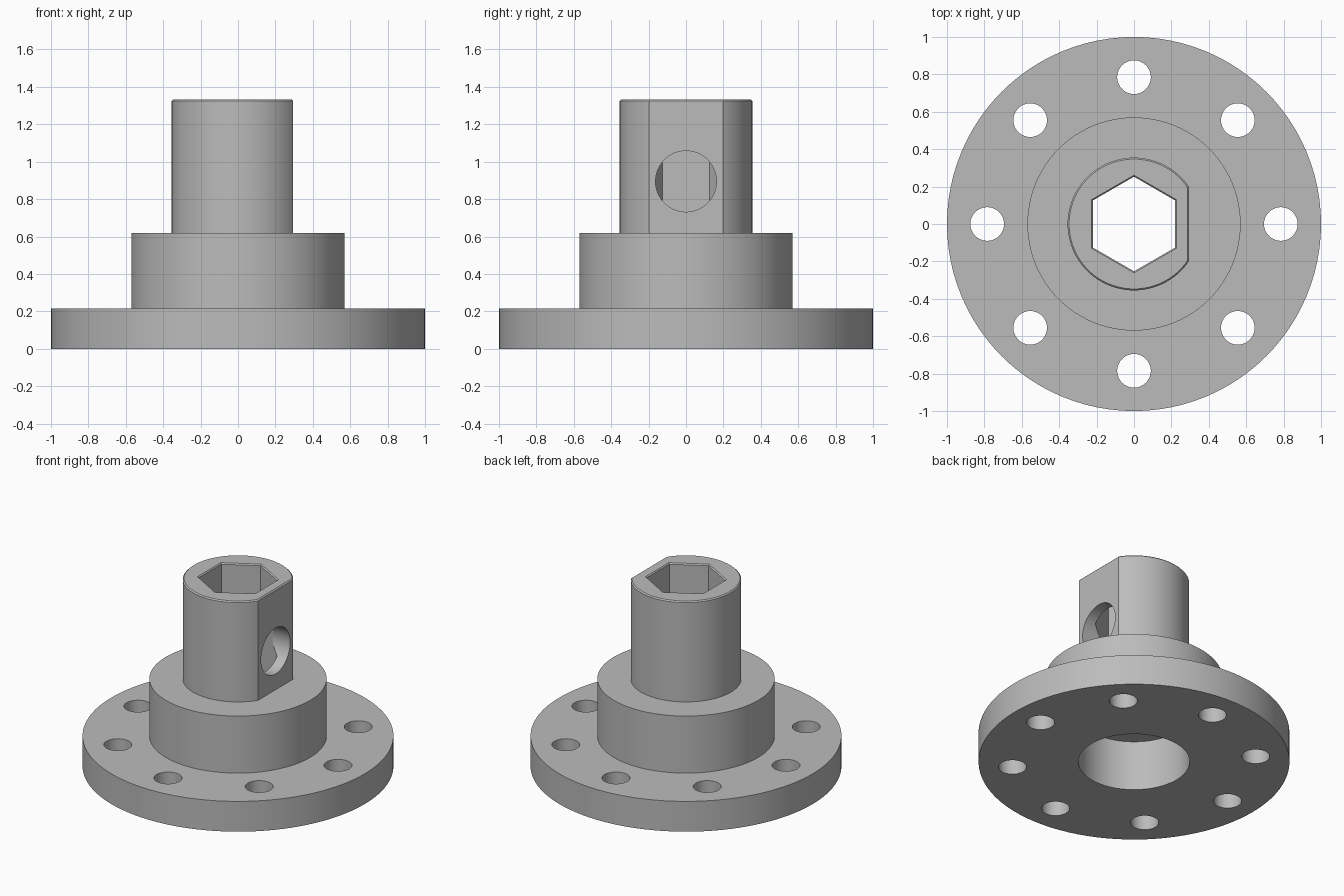
import bpy, bmesh
from math import cos, sin, pi, radians
from mathutils import Matrix

cube = bpy.data.objects.get("Cube")
if cube:
    bpy.data.objects.remove(cube, do_unlink=True)

steel = bpy.data.materials.new("grey_steel")
steel.use_nodes = True
grey = (0.5, 0.5, 0.5, 1)
steel.diffuse_color = grey
steel.node_tree.nodes["Principled BSDF"].inputs["Base Color"].default_value = grey


def ring(radius, sides=96, flat=None, turn=0.0):
    """Regular outline, optionally cut off by a flat on the +x side."""
    limit = radius if flat is None else flat
    angles = [turn + 2 * pi * i / sides for i in range(sides)]
    return [(min(radius * cos(a), limit), radius * sin(a)) for a in angles]


def loft(name, sections, matrix=Matrix()):
    """Closed solid through (outline, height) sections, bottom to top."""
    bm = bmesh.new()
    loops = [[bm.verts.new((x, y, z)) for x, y in outline] for outline, z in sections]
    for low, high in zip(loops, loops[1:]):
        for i in range(len(low)):
            j = (i + 1) % len(low)
            bm.faces.new((low[i], low[j], high[j], high[i]))
    bm.faces.new(loops[0][::-1])
    bm.faces.new(loops[-1])
    bmesh.ops.recalc_face_normals(bm, faces=bm.faces)
    bm.transform(matrix)
    mesh = bpy.data.meshes.new(name)
    bm.to_mesh(mesh)
    bm.free()
    mesh.materials.append(steel)
    obj = bpy.data.objects.new(name, mesh)
    bpy.context.collection.objects.link(obj)
    return obj


# Flange, stepped hub and shaft with a flat, in one solid
flange_top, hub_top, top, chamfer = 0.215, 0.62, 1.333, 0.008
shaft_r, flat_x = 0.355, 0.295
body = loft("flanged_shaft_hub", [
    (ring(1.0), 0), (ring(1.0), flange_top),
    (ring(0.57), flange_top), (ring(0.57), hub_top),
    (ring(shaft_r, flat=flat_x), hub_top),
    (ring(shaft_r, flat=flat_x), top - chamfer),
    (ring(shaft_r - chamfer, flat=flat_x - chamfer), top),
])

# Hexagonal socket with a chamfered mouth
hex_r, mouth = 0.253, 0.02
cutters = [loft("hex_socket_cutter", [
    (ring(hex_r, 6, turn=pi / 6), 0.2),
    (ring(hex_r, 6, turn=pi / 6), top - chamfer),
    (ring(hex_r + chamfer + mouth, 6, turn=pi / 6), top + mouth),
])]

# Round bore in the underside
cutters.append(loft("bore_cutter", [(ring(0.358), -0.1), (ring(0.358), 0.355)]))

# Cross hole through the flat into the socket
sideways = Matrix.Translation((0, 0, 0.895)) @ Matrix.Rotation(radians(90), 4, "Y")
cutters.append(loft("cross_hole_cutter",
                    [(ring(0.163, 64), 0), (ring(0.163, 64), 0.5)], sideways))

# Ring of eight bolt holes
for i in range(8):
    a = i * pi / 4
    place = Matrix.Translation((0.785 * cos(a), 0.785 * sin(a), 0))
    cutters.append(loft("bolt_hole_cutter",
                        [(ring(0.09, 48), -0.1), (ring(0.09, 48), 0.4)], place))

# Apply the cuts, then drop the cutters
bpy.ops.object.select_all(action="DESELECT")
body.select_set(True)
bpy.context.view_layer.objects.active = body
for cutter in cutters:
    cutter.hide_render = True
    cut = body.modifiers.new("cut", "BOOLEAN")
    cut.operation = "DIFFERENCE"
    cut.solver = "EXACT"
    cut.object = cutter
    bpy.ops.object.modifier_apply(modifier=cut.name)
    bpy.data.objects.remove(cutter, do_unlink=True)

bpy.ops.object.shade_smooth_by_angle(angle=radians(25))
